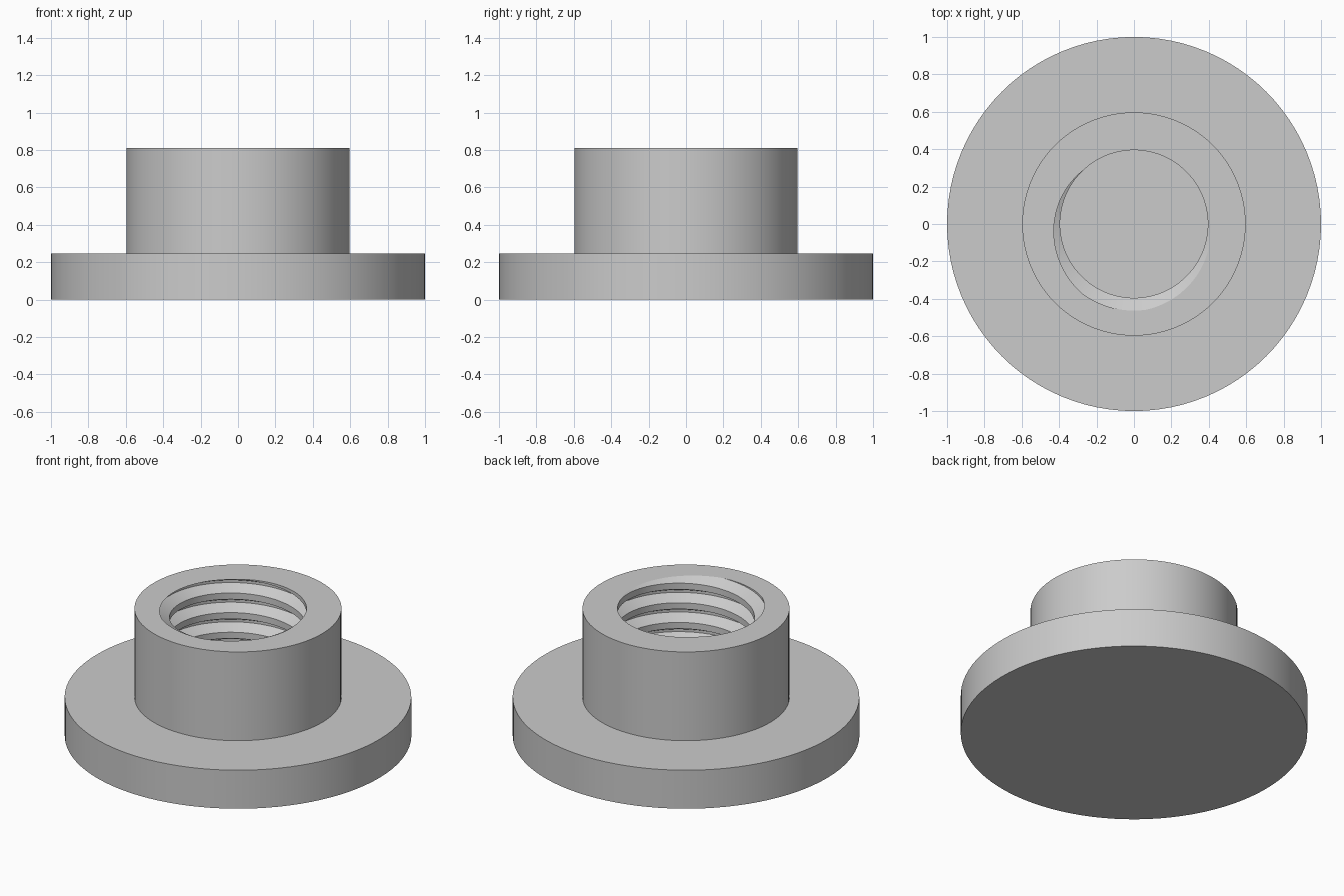
import bpy, bmesh
from math import sin, cos, tau, radians

if "Cube" in bpy.data.objects:
    bpy.data.objects.remove(bpy.data.objects["Cube"], do_unlink=True)

SEG = 96
FLANGE_R, FLANGE_H = 1.0, 0.245
HUB_R, TOP = 0.597, 0.81
MINOR_R, MAJOR_R, PITCH = 0.395, 0.463, 0.125
ROOT_ANGLE = 256   # where the groove runs out through the top rim

grey = bpy.data.materials.new("plain grey")
grey.use_nodes = True
colour = (0.6, 0.6, 0.6, 1)
grey.diffuse_color = colour
grey.node_tree.nodes["Principled BSDF"].inputs["Base Color"].default_value = colour


def finish(name, bm):
    bmesh.ops.recalc_face_normals(bm, faces=bm.faces[:])
    mesh = bpy.data.meshes.new(name)
    bm.to_mesh(mesh)
    bm.free()
    mesh.materials.append(grey)
    obj = bpy.data.objects.new(name, mesh)
    bpy.context.collection.objects.link(obj)
    bpy.ops.object.select_all(action='DESELECT')
    obj.select_set(True)
    bpy.context.view_layer.objects.active = obj
    bpy.ops.object.shade_smooth_by_angle(angle=radians(20))


def wall(bm, radius, z0, z1):
    """Open cylinder wall; returns its bottom and top rings."""
    rings = [[bm.verts.new((radius * cos(tau * i / SEG), radius * sin(tau * i / SEG), z))
              for i in range(SEG)] for z in (z0, z1)]
    low, high = rings
    for i in range(SEG):
        k = (i + 1) % SEG
        bm.faces.new((low[i], low[k], high[k], high[i]))
    return rings


# Flange: solid disc, its top is also the floor of the hole
bm = bmesh.new()
low, high = wall(bm, FLANGE_R, 0, FLANGE_H)
bm.faces.new(low[::-1])
bm.faces.new(high)
finish("flange", bm)

# Threaded bore: one helical groove profile, each turn joined to the next
bm = bmesh.new()
profile = [(MINOR_R, -0.34), (MAJOR_R, -0.0625), (MAJOR_R, 0.0625), (MINOR_R, 0.34)]
turns_down, turns_up = 7, 2
steps = (turns_down + turns_up) * SEG
columns = []
for i in range(steps + 1):
    a = tau * i / SEG
    base = TOP + PITCH * (i / SEG - turns_down - ROOT_ANGLE / 360)
    columns.append([bm.verts.new((r * cos(a), r * sin(a), base + PITCH * t))
                    for r, t in profile])
for i in range(steps):
    a, b = columns[i], columns[i + 1]
    for j in range(3):
        bm.faces.new((a[j], b[j], b[j + 1], a[j + 1]))
    if i + 1 + SEG <= steps:
        c, d = columns[i + SEG], columns[i + SEG + 1]
        bm.faces.new((a[3], b[3], d[0], c[0]))

# Trim the bore flat at the rim and the floor
for z, direction in ((TOP, 1), (FLANGE_H, -1)):
    bmesh.ops.bisect_plane(bm, geom=bm.verts[:] + bm.edges[:] + bm.faces[:], dist=1e-6,
                           plane_co=(0, 0, z), plane_no=(0, 0, direction), clear_outer=True)

# Hub: outer wall, closed to the bore by ring faces
wall(bm, HUB_R, FLANGE_H, TOP)
for z, direction in ((TOP, 1), (FLANGE_H, -1)):
    rim = [e for e in bm.edges if e.is_boundary
           and all(abs(v.co.z - z) < 1e-4 for v in e.verts)]
    bmesh.ops.triangle_fill(bm, edges=rim, use_beauty=True, normal=(0, 0, direction))
finish("threaded_hub", bm)
